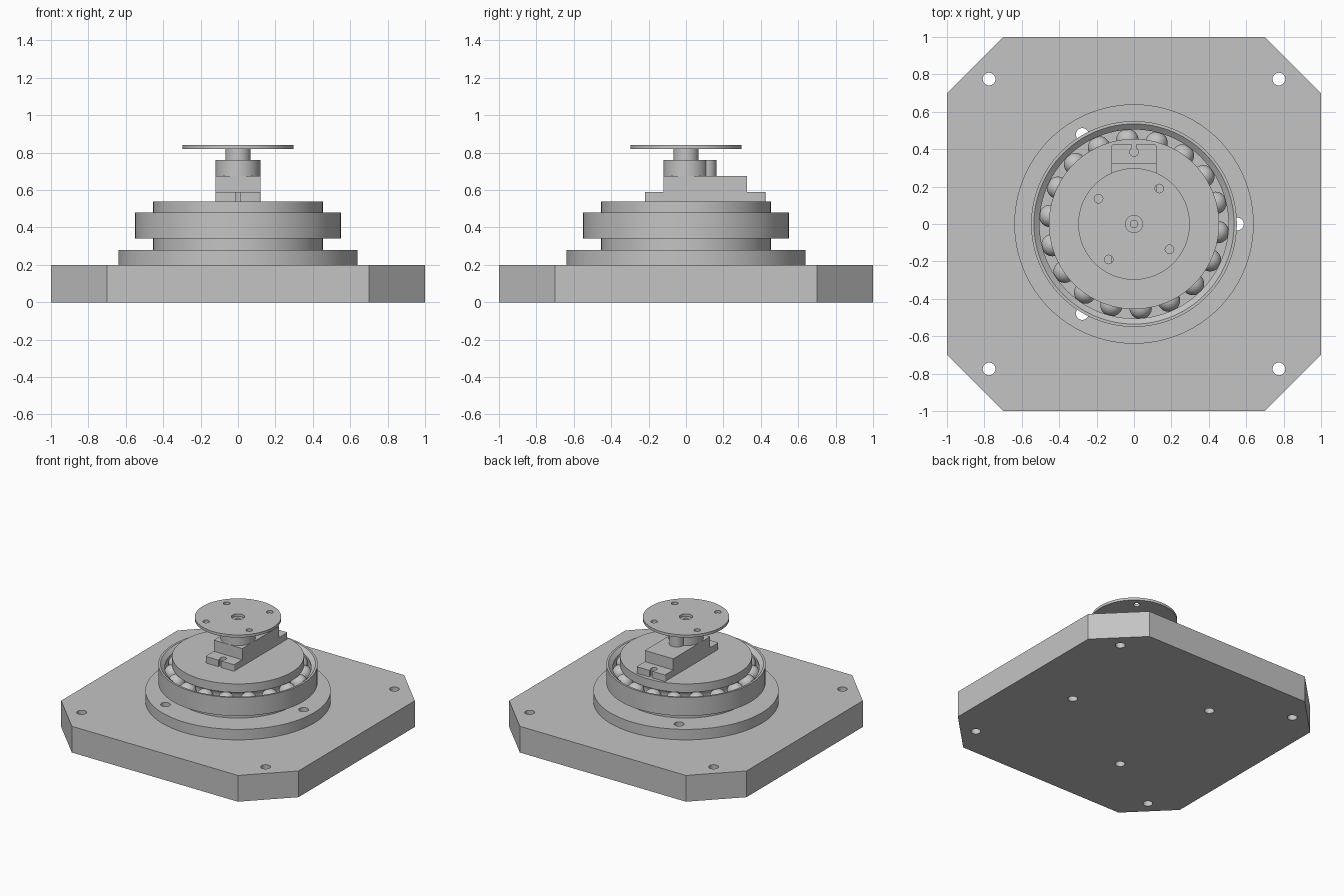
import bpy, bmesh, math
from mathutils import Matrix, Vector

cube = bpy.data.objects.get("Cube")
if cube:
    bpy.data.objects.remove(cube, do_unlink=True)

grey = bpy.data.materials.new("light grey")
grey.use_nodes = True
colour = (0.55, 0.55, 0.55, 1)
grey.diffuse_color = colour
grey.node_tree.nodes["Principled BSDF"].inputs["Base Color"].default_value = colour


def make(name, bm):
    bmesh.ops.recalc_face_normals(bm, faces=bm.faces[:])
    mesh = bpy.data.meshes.new(name)
    bm.to_mesh(mesh)
    bm.free()
    mesh.materials.append(grey)
    ob = bpy.data.objects.new(name, mesh)
    bpy.context.collection.objects.link(ob)
    return ob


def lathe(name, profile, steps=96):
    """Revolve a closed (radius, height) profile about z."""
    bm = bmesh.new()
    vs = [bm.verts.new((r, 0, z)) for r, z in profile]
    edges = [bm.edges.new((v, vs[i - 1])) for i, v in enumerate(vs)]
    bmesh.ops.spin(bm, geom=vs + edges, cent=(0, 0, 0), axis=(0, 0, 1),
                   angle=math.tau, steps=steps)
    bmesh.ops.remove_doubles(bm, verts=bm.verts[:], dist=1e-4)
    return make(name, bm)


def prism(name, outline, z0, z1):
    bm = bmesh.new()
    face = bm.faces.new([bm.verts.new((x, y, z0)) for x, y in outline])
    ext = bmesh.ops.extrude_face_region(bm, geom=[face])
    top = [g for g in ext["geom"] if isinstance(g, bmesh.types.BMVert)]
    bmesh.ops.translate(bm, verts=top, vec=(0, 0, z1 - z0))
    return make(name, bm)


def box(name, x, y0, y1, z0, z1):
    return prism(name, [(-x, y0), (x, y0), (x, y1), (-x, y1)], z0, z1)


def cylinders(name, centres, r, z0, z1, sides=48):
    bm = bmesh.new()
    for x, y in centres:
        bmesh.ops.create_cone(bm, cap_ends=True, segments=sides, radius1=r, radius2=r,
                              depth=z1 - z0, matrix=Matrix.Translation((x, y, (z0 + z1) / 2)))
    return make(name, bm)


def cut(ob, cutter):
    mod = ob.modifiers.new("cut", 'BOOLEAN')
    mod.operation = 'DIFFERENCE'
    mod.solver = 'EXACT'
    mod.object = cutter
    bpy.context.view_layer.objects.active = ob
    bpy.ops.object.modifier_apply(modifier=mod.name)
    bpy.data.objects.remove(cutter, do_unlink=True)


def polar(r, degrees):
    a = math.radians(degrees)
    return r * math.cos(a), r * math.sin(a)


# Base plate with cut corners, corner holes and three flange bolt holes
e, c = 1.0, 0.7
base = prism("base_plate", [(c, -e), (e, -c), (e, c), (c, e), (-c, e), (-e, c), (-e, -c), (-c, -e)], 0, 0.2)
corners = [(sx * 0.775, sy * 0.775) for sx in (-1, 1) for sy in (-1, 1)]
bolts = [polar(0.553, a) for a in (0, 120, 240)]
cut(base, cylinders("cutter", corners + bolts, 0.034, -0.1, 0.3, 32))

flange = cylinders("bearing_flange", [(0, 0)], 0.64, 0.2, 0.28, 96)
cut(flange, cylinders("cutter", bolts, 0.034, 0.1, 0.4, 32))

# Ball bearing: grooved hub, outer race and balls
mid, ball_r, pitch = 0.41, 0.06, 0.45
groove = [(pitch - 0.065 * math.cos(t), mid + 0.065 * math.sin(t))
          for t in [math.radians(a) for a in range(-90, 91, 15)]]
lathe("bearing_hub", [(0, 0.28), (0.455, 0.28), (0.455, 0.345)] + groove
      + [(0.455, 0.475), (0.455, 0.54), (0, 0.54)])
lathe("outer_race", [(0.55, 0.34), (0.55, 0.48), (0.535, 0.48), (0.505, 0.455), (0.512, mid),
                     (0.505, 0.365), (0.535, 0.34)])
bm = bmesh.new()
for i in range(18):
    x, y = polar(pitch, 20 * i - 5.5)
    bmesh.ops.create_uvsphere(bm, u_segments=24, v_segments=16, radius=ball_r,
                              matrix=Matrix.Translation((x, y, mid)))
make("bearing_balls", bm)

# Servo body with slotted mounting tabs
box("servo_body", 0.12, -0.12, 0.325, 0.54, 0.675)
for name, y0, y1, hole, end in (("front_tab", -0.22, -0.12, -0.18, -0.3),
                                ("back_tab", 0.325, 0.425, 0.385, 0.5)):
    tab = box(name, 0.12, y0, y1, 0.54, 0.59)
    bevel = tab.modifiers.new("rounded corners", 'BEVEL')
    bevel.width = 0.008
    bevel.segments = 3
    bevel.limit_method = 'WEIGHT'
    weights = tab.data.attributes.new("bevel_weight_edge", 'FLOAT', 'EDGE')
    outer = y0 if end < 0 else y1
    for edge in tab.data.edges:
        a, b = [tab.data.vertices[i].co for i in edge.vertices]
        upright = abs(a.z - b.z) > 0.01 and abs(a.y - outer) < 0.01
        weights.data[edge.index].value = 1.0 if upright else 0.0
    bpy.context.view_layer.objects.active = tab
    bpy.ops.object.modifier_apply(modifier=bevel.name)
    cut(tab, cylinders("cutter", [(0, hole)], 0.023, 0.5, 0.65, 24))
    cut(tab, box("cutter", 0.012, min(hole, end), max(hole, end), 0.5, 0.65))

# Gear housing, output shaft and round horn
cylinders("gear_housing", [(0, 0)], 0.12, 0.675, 0.76)
cylinders("small_gear_housing", [(0, 0.11)], 0.053, 0.675, 0.76, 32)
shaft = cylinders("output_shaft", [(0, 0)], 0.068, 0.76, 0.82)
cut(shaft, cylinders("cutter", [(0, 0)], 0.02, 0.77, 0.9, 16))
horn = cylinders("servo_horn", [(0, 0)], 0.298, 0.82, 0.84, 96)
cut(horn, cylinders("cutter", [(0, 0)], 0.046, 0.8, 0.9, 32))
cut(horn, cylinders("cutter", [polar(0.233, 54.5 + 90 * i) for i in range(4)], 0.023, 0.8, 0.9, 24))

# Smooth round surfaces, keep edges crisp
bpy.ops.object.select_all(action='DESELECT')
for ob in bpy.context.scene.objects:
    if ob.type == 'MESH' and grey.name in ob.data.materials:
        ob.select_set(True)
        bpy.context.view_layer.objects.active = ob
bpy.ops.object.shade_smooth_by_angle(angle=math.radians(30))
